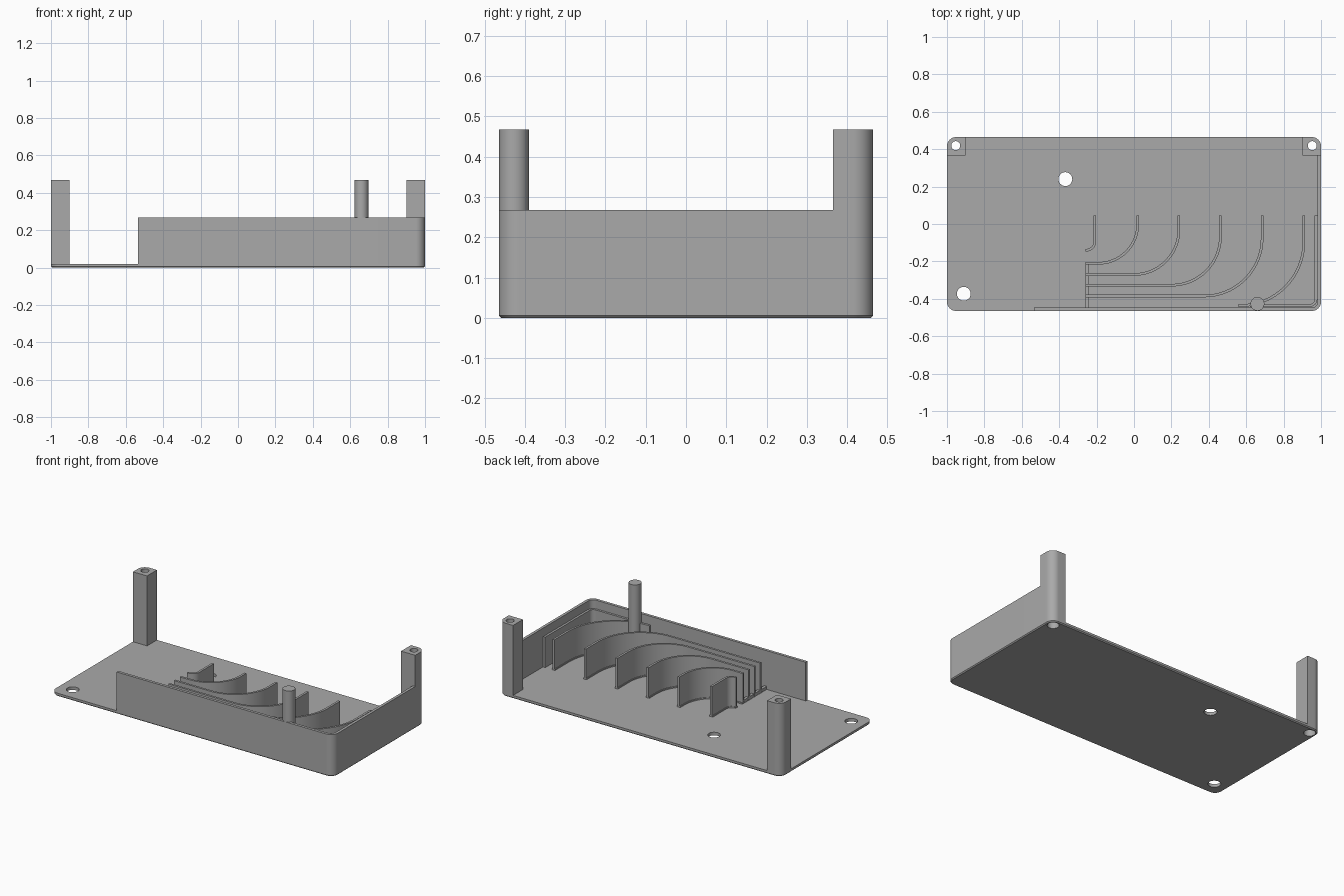
import bpy, bmesh, math
from mathutils import Vector

cube = bpy.data.objects.get("Cube")
if cube:
    bpy.data.objects.remove(cube, do_unlink=True)

grey = bpy.data.materials.new("plain grey")
grey.use_nodes = True
colour = (0.4, 0.4, 0.4, 1)
grey.diffuse_color = colour
grey.node_tree.nodes["Principled BSDF"].inputs["Base Color"].default_value = colour

HX, HY = 1.0, 0.465            # half length and half width of the tray
FLOOR, WALL, RIB, POST = 0.02, 0.268, 0.215, 0.468
CORNER = 0.05
RIB_END = 0.045                # where the ribs stop at the back
RIB_LEFT = -0.26               # where the ribs stop at the left


def arc(cx, cy, r, start, end, steps=16):
    angles = [math.radians(start + (end - start) * i / steps) for i in range(steps + 1)]
    return [(cx + r * math.cos(a), cy + r * math.sin(a)) for a in angles]


def circle(cx, cy, r):
    return arc(cx, cy, r, 0, 360, 40)[:-1]


def prism(name, outline, z0, z1, chamfer=0):
    """Extrude a flat outline upwards, with an optional chamfer round the bottom."""
    bm = bmesh.new()
    face = bm.faces.new([bm.verts.new((x, y, z0)) for x, y in outline])
    top = bmesh.ops.extrude_face_region(bm, geom=[face])["geom"]
    for v in top:
        if isinstance(v, bmesh.types.BMVert):
            v.co.z = z1
    if chamfer:
        rim = [e for e in bm.edges if all(abs(v.co.z - z0) < 1e-6 for v in e.verts)]
        bmesh.ops.bevel(bm, geom=rim, offset=chamfer, segments=1, affect='EDGES')
    bmesh.ops.recalc_face_normals(bm, faces=bm.faces)
    mesh = bpy.data.meshes.new(name)
    bm.to_mesh(mesh)
    bm.free()
    mesh.materials.append(grey)
    obj = bpy.data.objects.new(name, mesh)
    bpy.context.collection.objects.link(obj)
    return obj


def ribbon(path, width):
    """Outline of a strip of constant width that follows a path."""
    pts = [Vector(p) for p in path]
    left, right = [], []
    for i, p in enumerate(pts):
        d = (pts[min(i + 1, len(pts) - 1)] - pts[max(i - 1, 0)]).normalized()
        n = Vector((-d.y, d.x)) * width / 2
        left.append(tuple(p + n))
        right.append(tuple(p - n))
    return left + right[::-1]


def cut(obj, cutters):
    for c in cutters:
        c.hide_render = True
        mod = obj.modifiers.new("hole", 'BOOLEAN')
        mod.operation, mod.solver, mod.object = 'DIFFERENCE', 'EXACT', c
    bpy.context.view_layer.update()
    graph = bpy.context.evaluated_depsgraph_get()
    mesh = bpy.data.meshes.new_from_object(obj.evaluated_get(graph))
    obj.modifiers.clear()
    obj.data = mesh


# Floor plate with rounded corners
corners = [(1, -1, -90), (1, 1, 0), (-1, 1, 90), (-1, -1, 180)]
plate = []
for sx, sy, a in corners:
    plate += arc(sx * (HX - CORNER), sy * (HY - CORNER), CORNER, a, a + 90)
floor = prism("floor_plate", plate, 0, FLOOR, 0.006)

# Corner posts with a screw hole and a wider recess from below
cutters = []
for side, sx in (("left", 1), ("right", -1)):
    outline = [(HX - 0.1, HY - 0.1), (HX, HY - 0.1)]
    outline += arc(HX - CORNER, HY - CORNER, CORNER, 0, 90)
    outline += [(HX - 0.1, HY)]
    post = prism(side + "_corner_post", [(sx * x, y) for x, y in outline], FLOOR, POST)
    bore = prism(side + "_bore", circle(sx * 0.953, 0.419, 0.024), -0.1, 0.6)
    recess = prism(side + "_recess", circle(sx * 0.953, 0.419, 0.034), -0.1, 0.2)
    cut(post, [bore, recess])
    cutters.append(recess)

# Mounting holes through the floor
for x, y in ((-0.367, 0.24), (-0.91, -0.373)):
    cutters.append(prism("mounting_hole", circle(x, y, 0.037), -0.1, 0.1))
cut(floor, cutters)
for c in [o for o in bpy.data.objects if o.hide_render]:
    bpy.data.objects.remove(c, do_unlink=True)

# Outer wall along the front and the left side
T = 0.018
path = [(-0.535, -HY + T / 2)]
path += arc(HX - CORNER, -HY + CORNER, CORNER - T / 2, -90, 0)
path += [(HX - T / 2, HY - 0.1)]
prism("outer_wall", ribbon(path, T), FLOOR, WALL)

# Curved guide ribs: back end x, straight run y, bend radius, front end x
ribs = [
    (-0.21, -0.14, 0.045, RIB_LEFT),
    (0.02, -0.21, 0.21, RIB_LEFT),
    (0.24, -0.27, 0.24, RIB_LEFT),
    (0.462, -0.327, 0.26, RIB_LEFT),
    (0.685, -0.385, 0.31, RIB_LEFT),
    (0.908, -0.436, 0.34, 0.56),
    (0.973, -0.436, 0.035, 0.62),
]
for i, (x, y, r, x0) in enumerate(ribs, 1):
    path = [(x0, y)] + arc(x - r, y + r, r, -90, 0, 24) + [(x, RIB_END)]
    prism(f"guide_rib_{i}", ribbon(path, 0.014), FLOOR, RIB)
    if i < 7:
        prism(f"guide_rib_foot_{i}", ribbon(path, 0.022), FLOOR, FLOOR + 0.008)

# Low sill joining the rib ends
prism("rib_sill", ribbon([(-0.25, -0.45), (-0.25, -0.205)], 0.018), FLOOR, 0.04)

# Round support pin at the front
prism("support_pin", circle(0.66, -0.427, 0.037), FLOOR, POST)

# Smooth the round surfaces and keep the edges crisp
for obj in bpy.context.collection.objects:
    if obj.type == 'MESH' and grey.name in obj.data.materials:
        obj.data.shade_smooth()
        obj.data.set_sharp_from_angle(angle=math.radians(30))
